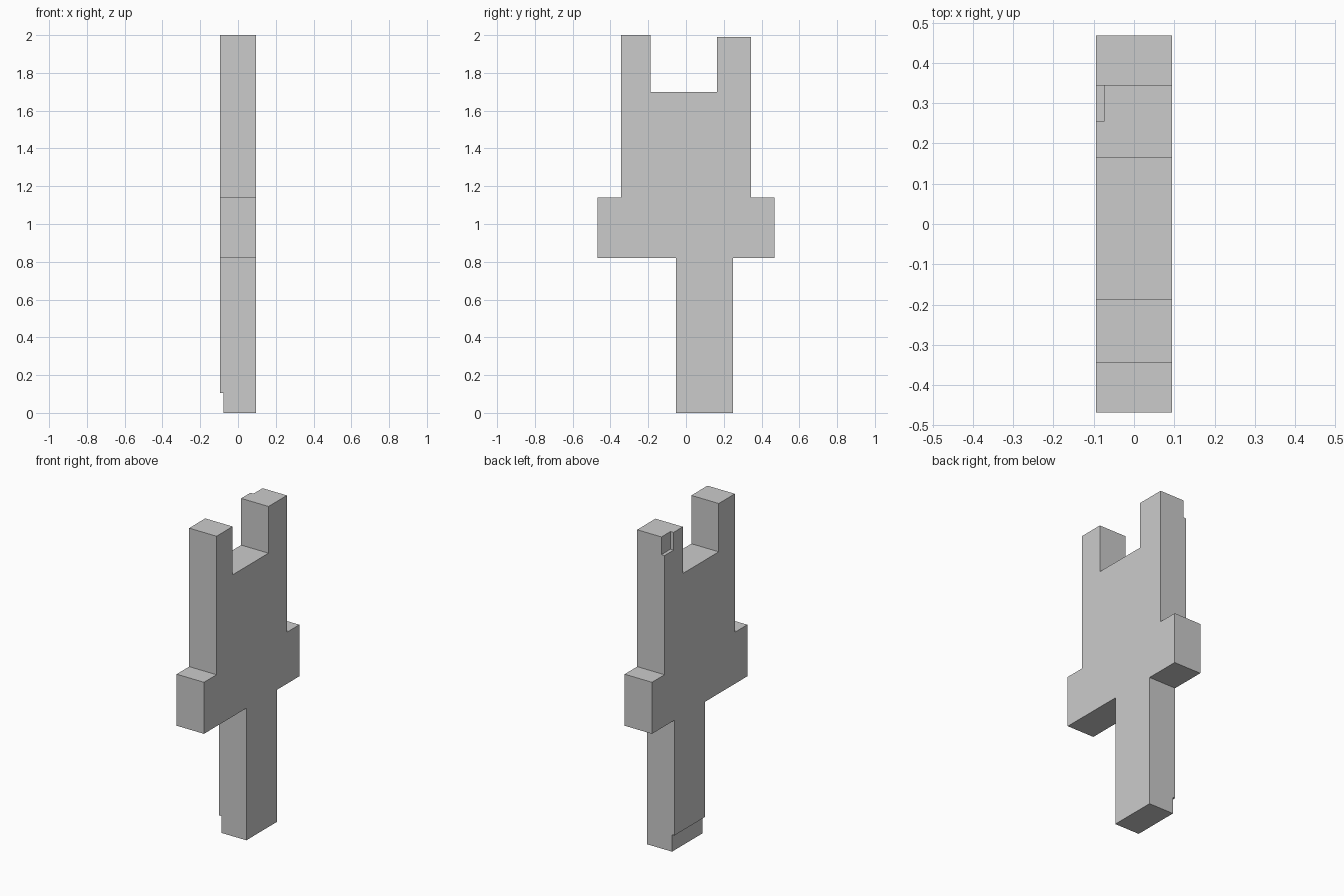
import bpy
import bmesh

cube = bpy.data.objects.get("Cube")
if cube:
    bpy.data.objects.remove(cube, do_unlink=True)

# Plain grey material
GREY = (0.6, 0.6, 0.6, 1)
grey = bpy.data.materials.new("plain_grey")
grey.use_nodes = True
grey.diffuse_color = GREY
grey.node_tree.nodes["Principled BSDF"].inputs["Base Color"].default_value = GREY

HALF = 0.094  # half thickness of the slab


def extrude_profile(name, outline, x0, x1):
    """Extrude a (y, z) outline from x0 to x1."""
    bm = bmesh.new()
    face = bm.faces.new([bm.verts.new((x0, y, z)) for y, z in outline])
    moved = bmesh.ops.extrude_face_region(bm, geom=[face])["geom"]
    verts = [v for v in moved if isinstance(v, bmesh.types.BMVert)]
    bmesh.ops.translate(bm, verts=verts, vec=(x1 - x0, 0, 0))
    bmesh.ops.recalc_face_normals(bm, faces=bm.faces)
    mesh = bpy.data.meshes.new(name)
    bm.to_mesh(mesh)
    bm.free()
    mesh.materials.append(grey)
    obj = bpy.data.objects.new(name, mesh)
    bpy.context.collection.objects.link(obj)
    return obj


def cut_notch(target, name, depth, y0, y1, z0, z1):
    """Cut a shallow box out of the right (-x) face."""
    outline = [(y0, z0), (y1, z0), (y1, z1), (y0, z1)]
    cutter = extrude_profile(name, outline, -HALF - 0.1, -HALF + depth)
    cutter.hide_render = True
    cutter.hide_viewport = True
    cutter.display_type = 'WIRE'
    mod = target.modifiers.new(name, 'BOOLEAN')
    mod.operation = 'DIFFERENCE'
    mod.solver = 'EXACT'
    mod.object = cutter
    # Apply the cut, then drop the helper
    graph = bpy.context.evaluated_depsgraph_get()
    result = bpy.data.meshes.new_from_object(target.evaluated_get(graph))
    target.modifiers.clear()
    target.data = result
    bpy.data.objects.remove(cutter, do_unlink=True)


# Forked slab: stem, cross arms, body and two prongs
outline = [
    (-0.052, 0), (0.248, 0), (0.248, 0.82),            # stem
    (0.468, 0.82), (0.468, 1.14), (0.345, 1.14),       # back arm
    (0.345, 1.99), (0.165, 1.99), (0.165, 1.70),       # back prong
    (-0.187, 1.70), (-0.187, 2), (-0.345, 2),          # front prong
    (-0.345, 1.14), (-0.468, 1.14), (-0.468, 0.82),    # front arm
    (-0.052, 0.82),
]
slab = extrude_profile("forked_slab", outline, -HALF, HALF)

# Small steps at the stem foot and the back prong tip
cut_notch(slab, "foot_notch", 0.016, -0.2, 0.4, -0.1, 0.105)
cut_notch(slab, "prong_notch", 0.021, 0.256, 0.5, 1.88, 2.1)
